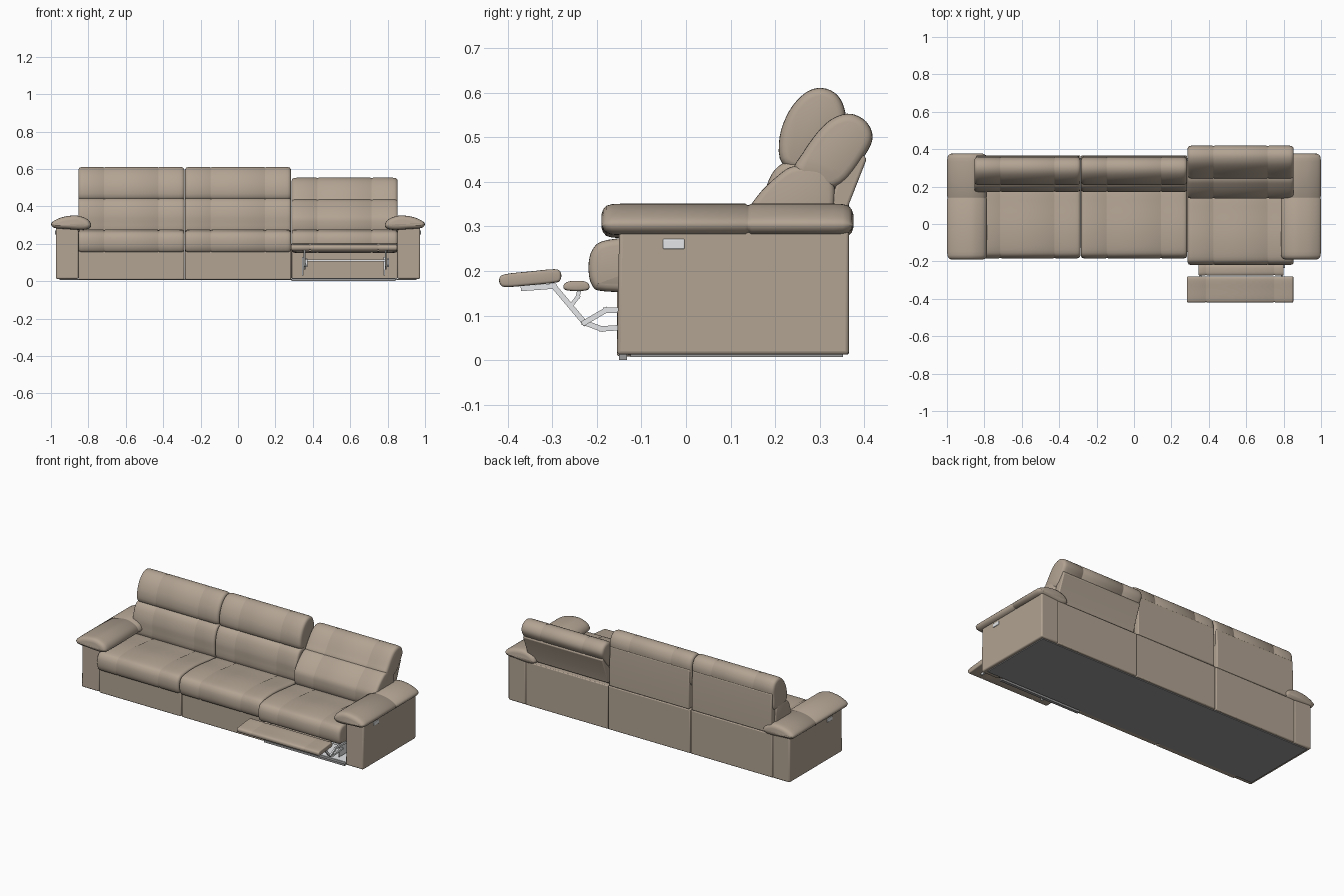
import bpy, bmesh, math
from mathutils import Vector

if "Cube" in bpy.data.objects:
    bpy.data.objects.remove(bpy.data.objects["Cube"])


def material(name, rgb):
    m = bpy.data.materials.new(name)
    m.diffuse_color = (*rgb, 1)
    m.use_nodes = True
    m.node_tree.nodes["Principled BSDF"].inputs["Base Color"].default_value = m.diffuse_color
    return m


LEATHER = material("taupe leather", (0.445, 0.367, 0.290))
METAL = material("light metal", (0.80, 0.81, 0.82))
GREY = material("grey underside", (0.32, 0.32, 0.32))


def finish(name, bm, mat, bevel=0.0):
    bmesh.ops.recalc_face_normals(bm, faces=bm.faces)
    me = bpy.data.meshes.new(name)
    bm.to_mesh(me)
    bm.free()
    ob = bpy.data.objects.new(name, me)
    bpy.context.collection.objects.link(ob)
    me.materials.append(mat)
    if bevel:
        mod = ob.modifiers.new("soft edges", 'BEVEL')
        mod.width, mod.segments = bevel, 3
    bpy.ops.object.select_all(action='DESELECT')
    ob.select_set(True)
    bpy.context.view_layer.objects.active = ob
    bpy.ops.object.shade_smooth_by_angle(angle=math.radians(40))
    return ob


def box(name, x, y, z, mat=LEATHER, bevel=0.0):
    bm = bmesh.new()
    bmesh.ops.create_cube(bm, size=1)
    for v in bm.verts:
        v.co = [(a + b) / 2 + c * (b - a) for c, (a, b) in zip(v.co, (x, y, z))]
    return finish(name, bm, mat, bevel)


def smooth_loop(pts, n=4):
    """Closed Catmull-Rom curve through the profile points."""
    p = [Vector(q) for q in pts]
    out = []
    for i in range(len(p)):
        a, b, c, d = (p[(i + k) % len(p)] for k in (-1, 0, 1, 2))
        for j in range(n):
            t = j / n
            out.append(0.5 * (2 * b + (c - a) * t + (2 * a - 5 * b + 4 * c - d) * t * t
                              + (3 * b - a - 3 * c + d) * t ** 3))
    return out


def inset_loop(loop, amount):
    n = len(loop)
    area = sum(loop[i - 1].x * loop[i].y - loop[i].x * loop[i - 1].y for i in range(n))
    s = 1 if area > 0 else -1
    out = []
    for i in range(n):
        t = (loop[(i + 1) % n] - loop[i - 1]).normalized()
        out.append(loop[i] + Vector((-t.y, t.x)) * s * amount)
    return out


def cushion(name, profile, start, end, seams=(), axis='x', puff=0.02, groove=0.003):
    """Padded shape: a profile swept along an axis, rounded ends, stitched grooves."""
    loop = smooth_loop(profile)
    st = []
    for f, g in ((0, 1), (0.15, 0.55), (0.45, 0.2), (1, 0.04), (1.8, 0)):
        st += [(start + puff * f, puff * g), (end - puff * f, puff * g)]
    for s in seams:
        st += [(s - 0.007, 0), (s - 0.002, groove), (s + 0.002, groove), (s + 0.007, 0)]
    bm = bmesh.new()
    rings = []
    for t, inset in sorted(st):
        pts = inset_loop(loop, inset)
        rings.append([bm.verts.new((t, p.x, p.y) if axis == 'x' else (p.x, t, p.y)) for p in pts])
    for r0, r1 in zip(rings, rings[1:]):
        for i in range(len(loop)):
            bm.faces.new((r0[i - 1], r0[i], r1[i], r1[i - 1]))
    bm.faces.new(rings[0])
    bm.faces.new(rings[-1])
    return finish(name, bm, LEATHER)


def prism(name, profile, x0, x1, mat=LEATHER, bevel=0.0):
    bm = bmesh.new()
    a = [bm.verts.new((x0, *p)) for p in profile]
    b = [bm.verts.new((x1, *p)) for p in profile]
    for i in range(len(a)):
        bm.faces.new((a[i - 1], a[i], b[i], b[i - 1]))
    bm.faces.new(a)
    bm.faces.new(b)
    return finish(name, bm, mat, bevel)


def link(name, x, path, w=0.012):
    """Flat metal bars following a path in the side plane."""
    for p, q in zip(path, path[1:]):
        p, q = Vector(p), Vector(q)
        d = (q - p).normalized() * w / 2
        n = Vector((-d.y, d.x))
        prism(name, [p - d + n, q + d + n, q + d - n, p - d - n], x - 0.005, x + 0.005, METAL)


# Profiles in (y, z)
SEAT = [(-0.145, 0.154), (-0.176, 0.168), (-0.184, 0.21), (-0.174, 0.25), (-0.14, 0.270), (-0.03, 0.277),
        (0.10, 0.265), (0.20, 0.25), (0.23, 0.2), (0.19, 0.156), (0.0, 0.152)]
LUMBAR = [(0.19, 0.24), (0.172, 0.32), (0.178, 0.38), (0.20, 0.428), (0.24, 0.447),
          (0.32, 0.44), (0.335, 0.34), (0.325, 0.24)]
HEAD = [(0.217, 0.44), (0.210, 0.50), (0.232, 0.56), (0.268, 0.60), (0.305, 0.611), (0.34, 0.595),
        (0.358, 0.555), (0.356, 0.50), (0.35, 0.43), (0.28, 0.42)]
SHELL = [(0.32, 0.285), (0.366, 0.285), (0.366, 0.43), (0.360, 0.53), (0.33, 0.53)]
LUMBAR_BACK = [(0.16, 0.24), (0.137, 0.32), (0.16, 0.368), (0.205, 0.413), (0.245, 0.436),
               (0.31, 0.43), (0.335, 0.37), (0.30, 0.24)]
HEAD_BACK = [(0.243, 0.425), (0.262, 0.465), (0.298, 0.515), (0.332, 0.544), (0.37, 0.553),
             (0.405, 0.535), (0.419, 0.50), (0.402, 0.46), (0.35, 0.395), (0.29, 0.385)]
SHELL_BACK = [(0.30, 0.29), (0.35, 0.29), (0.366, 0.35), (0.406, 0.452), (0.393, 0.465), (0.34, 0.40)]

# Three seats, the last one reclined
for name, cx in (("left", -0.57), ("middle", 0.0), ("right", 0.57)):
    reclined = name == "right"
    x0, x1 = cx - 0.284, cx + 0.284
    seams = (cx - 0.145, cx + 0.145)
    seat = [(y - (0.035 if reclined else 0), z) for y, z in SEAT]
    cushion(name + "_seat_cushion", seat, x0, x1, seams, puff=0.016)
    cushion(name + "_lumbar_cushion", LUMBAR_BACK if reclined else LUMBAR, x0, x1, seams, puff=0.014)
    cushion(name + "_head_cushion", HEAD_BACK if reclined else HEAD, x0, x1, seams, puff=0.018)
    prism(name + "_back_shell", SHELL_BACK if reclined else SHELL, x0 + 0.008, x1 - 0.008, bevel=0.006)
    box(name + "_rear_panel", (x0 + 0.001, x1 - 0.001), (0.33, 0.366), (0.012, 0.283), bevel=0.005)
    if not reclined:
        box(name + "_front_panel", (x0 + 0.001, x1 - 0.001), (-0.155, -0.12), (0.008, 0.162), bevel=0.006)

# Arms with padded tops and a control plate outside
ARM_PAD = [(0.785, 0.298), (0.80, 0.327), (0.84, 0.346), (0.88, 0.351), (0.94, 0.342), (0.985, 0.322),
           (0.999, 0.303), (0.98, 0.284), (0.92, 0.279), (0.84, 0.274), (0.80, 0.280)]
ARM_BODY = [(-0.155, 0.012), (0.366, 0.012), (0.366, 0.295), (-0.15, 0.295)]
for side, s in (("left", -1), ("right", 1)):
    prism(side + "_arm", ARM_BODY, s * 0.853, s * 0.974, bevel=0.008)
    cushion(side + "_arm_pad", [(s * x, z) for x, z in ARM_PAD], -0.19, 0.376, (0.14,), axis='y', puff=0.024)
    box(side + "_control_plate", sorted((s * 0.97, s * 0.978)), (-0.052, -0.003), (0.249, 0.272), METAL, 0.003)

# Footrest pads
cushion("footrest", [(-0.416, 0.168), (-0.419, 0.184), (-0.405, 0.193), (-0.35, 0.199), (-0.295, 0.204),
                     (-0.281, 0.196), (-0.283, 0.178), (-0.30, 0.173), (-0.35, 0.168), (-0.40, 0.164)],
        0.283, 0.852, (0.385, 0.75), puff=0.006, groove=0.002)
cushion("footrest_flap", [(-0.272, 0.158), (-0.274, 0.17), (-0.26, 0.177), (-0.23, 0.177),
                          (-0.218, 0.17), (-0.22, 0.158), (-0.245, 0.155)],
        0.345, 0.80, (0.385, 0.75), puff=0.005, groove=0.002)

# Footrest linkage
for x in (0.355, 0.79):
    link("footrest_arm", x, [(-0.365, 0.161), (-0.297, 0.166), (-0.228, 0.084), (-0.19, 0.070), (-0.10, 0.076)])
    link("footrest_strut", x + 0.011, [(-0.228, 0.084), (-0.18, 0.112), (-0.08, 0.112)])
    link("flap_bracket", x, [(-0.24, 0.157), (-0.243, 0.142), (-0.258, 0.122)], 0.009)
    box("mechanism_plate", (x - 0.012, x - 0.004), (-0.12, 0.18), (0.03, 0.13), METAL)
box("mechanism_crossbar", (0.355, 0.79), (-0.13, -0.118), (0.105, 0.117), METAL)

# Open bay below the reclined seat
box("bay_partition", (0.272, 0.286), (-0.15, 0.34), (0.014, 0.17))
box("bay_floor", (0.288, 0.85), (-0.13, 0.1), (0.0115, 0.016), METAL)
box("front_rail", (0.285, 0.842), (-0.15, -0.132), (0.0, 0.013), GREY)

# Underside cover
box("underside", (-0.955, 0.955), (-0.125, 0.352), (0.007, 0.0125), GREY)
